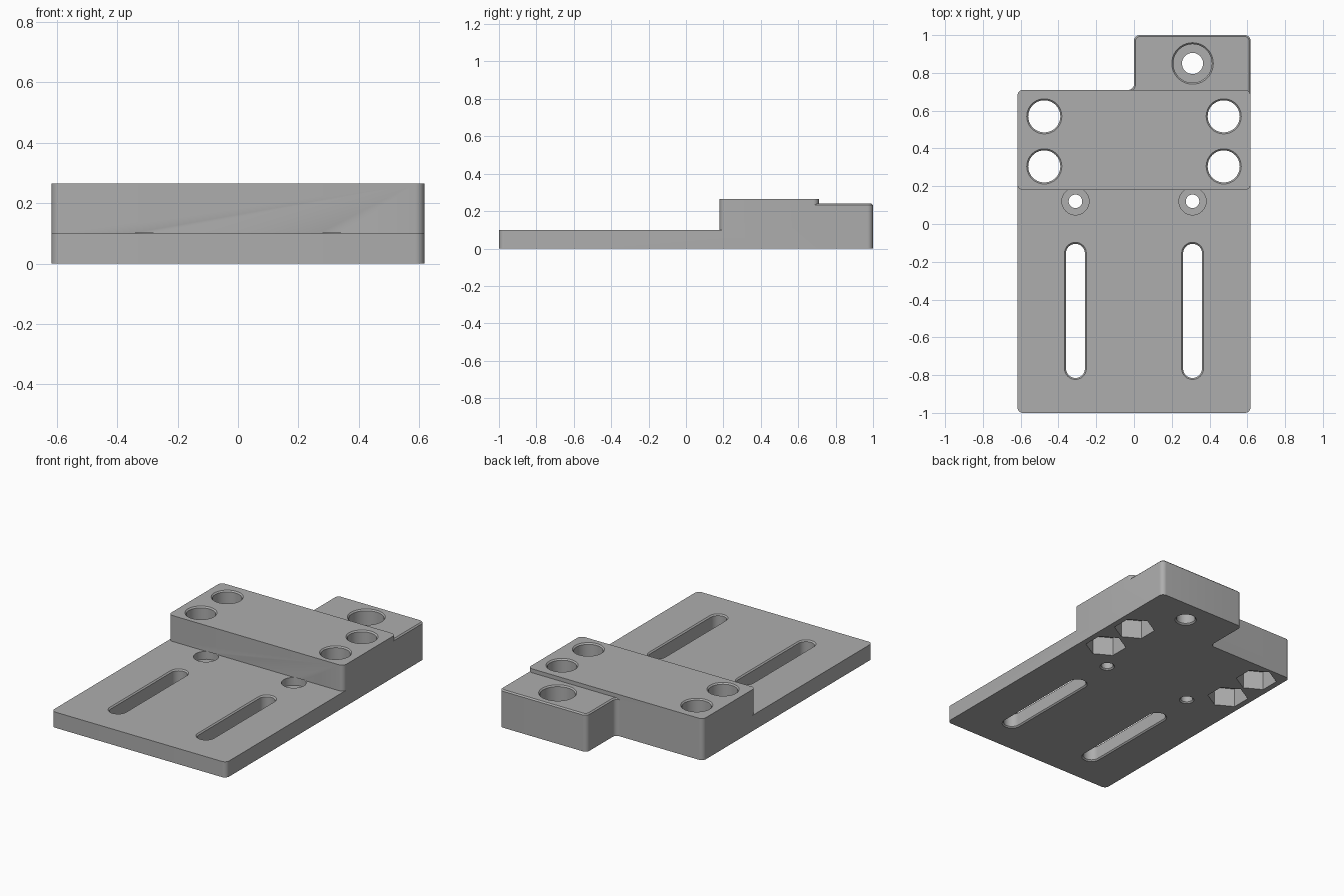
import bpy, bmesh, math
from mathutils import Vector

if "Cube" in bpy.data.objects:
    bpy.data.objects.remove(bpy.data.objects["Cube"], do_unlink=True)

grey = bpy.data.materials.new("plain grey")
grey.use_nodes = True
COLOUR = (0.42, 0.42, 0.42, 1)
grey.diffuse_color = COLOUR
grey.node_tree.nodes["Principled BSDF"].inputs["Base Color"].default_value = COLOUR


def outline(corners, grow, steps):
    """Counter-clockwise (x, y, radius) corners, grown outward and rounded."""
    pts = []
    n = len(corners)
    for i, (x, y, r) in enumerate(corners):
        p = Vector((x, y))
        a = (p - Vector(corners[i - 1][:2])).normalized()
        b = (Vector(corners[(i + 1) % n][:2]) - p).normalized()
        n1, n2 = Vector((a.y, -a.x)), Vector((b.y, -b.x))
        p = p + (n1 + n2) * (grow / (1 + n1.dot(n2)))
        if r == 0:
            pts.append(p)
            continue
        side = 1 if a.x * b.y - a.y * b.x > 0 else -1
        r = r + side * grow
        turn = math.acos(max(-1, min(1, a.dot(b))))
        t = r * math.tan(turn / 2)
        centre = p - a * t - n1 * side * r
        start = math.atan2(n1.y * side, n1.x * side)
        for k in range(steps + 1):
            ang = start + side * turn * k / steps
            pts.append(centre + Vector((math.cos(ang), math.sin(ang))) * r)
    # Drop points shared by touching arcs
    return [q for i, q in enumerate(pts) if (q - pts[i - 1]).length > 1e-5]


def loft(name, corners, levels, steps=8):
    """Closed solid through the outline at each (z, grow) level."""
    bm = bmesh.new()
    rings = [[bm.verts.new((p.x, p.y, z)) for p in outline(corners, g, steps)]
             for z, g in levels]
    for lo, hi in zip(rings, rings[1:]):
        for i in range(len(lo)):
            j = (i + 1) % len(lo)
            bm.faces.new((lo[i], lo[j], hi[j], hi[i]))
    bm.faces.new(rings[0][::-1])
    bm.faces.new(rings[-1])
    mesh = bpy.data.meshes.new(name)
    bm.to_mesh(mesh)
    bm.free()
    obj = bpy.data.objects.new(name, mesh)
    bpy.context.collection.objects.link(obj)
    mesh.materials.append(grey)
    return obj


def rect(x0, x1, y0, y1, r):
    return [(x0, y0, r), (x1, y0, r), (x1, y1, r), (x0, y1, r)]


def round_at(x, y, r):
    return rect(x - r, x + r, y - r, y + r, r)


def combine(target, tool, operation):
    mod = target.modifiers.new("combine", 'BOOLEAN')
    mod.operation = operation
    mod.solver = 'EXACT'
    mod.object = tool
    bpy.context.view_layer.objects.active = target
    bpy.ops.object.modifier_apply(modifier=mod.name)
    bpy.data.objects.remove(tool, do_unlink=True)


W, R, C = 0.617, 0.03, 0.008     # half width, corner radius, edge chamfer

# Rear body with the offset ear
rear = [(-W, 0.18, R), (W, 0.18, R), (W, 1, R), (0, 1, R), (0, 0.71, R), (-W, 0.71, R)]
bracket = loft("mounting_bracket", rear, [(0, 0), (0.24 - C, 0), (0.24, -C)])

# Raised block over the rear body
combine(bracket, loft("raised_block", rect(-W, W, 0.18, 0.71, R),
                      [(0.15, 0), (0.265, 0)]), 'UNION')

# Thin front plate, rounded at its front corners only
plate = [(-W, -1, R), (W, -1, R), (W, 0.45, 0), (-W, 0.45, 0)]
combine(bracket, loft("front_plate", plate, [(0, 0), (0.1, 0)]), 'UNION')

cutters = []
for s in (-1, 1):
    # Long adjustment slots, chamfered at both ends
    cutters.append(loft("slot_cutter", rect(s * 0.31 - 0.05, s * 0.31 + 0.05, -0.815, -0.105, 0.05),
                        [(-0.01, C + 0.01), (C, 0), (0.1 - C, 0), (0.11, C + 0.01)]))
    # Small counterbored screw holes
    cutters.append(loft("screw_cutter", round_at(s * 0.31, 0.12, 0.036),
                        [(-0.01, C + 0.01), (C, 0), (0.05, 0), (0.05, 0.036), (0.101, 0.036)]))
    for y in (0.305, 0.57):
        # Large through holes with hexagonal nut pockets underneath
        cutters.append(loft("bolt_cutter", round_at(s * 0.475, y, 0.085),
                            [(-0.02, 0), (0.265 - C, 0), (0.275, C + 0.01)], 10))
        hexagon = [(s * 0.475 + 0.121 * math.cos(math.radians(30 + 60 * k)),
                    y + 0.121 * math.sin(math.radians(30 + 60 * k)), 0) for k in range(6)]
        cutters.append(loft("nut_cutter", hexagon, [(-0.01, 0), (0.12, 0)]))

# Counterbored hole in the ear
cutters.append(loft("ear_cutter", round_at(0.31, 0.85, 0.056),
                    [(-0.01, C + 0.01), (C, 0), (0.14, 0), (0.14, 0.046),
                     (0.24 - C, 0.046), (0.25, 0.064)], 10))

for cutter in cutters:
    combine(bracket, cutter, 'DIFFERENCE')

# Merge leftover coplanar seams and shade
bm = bmesh.new()
bm.from_mesh(bracket.data)
bmesh.ops.remove_doubles(bm, verts=bm.verts, dist=1e-5)
bmesh.ops.dissolve_limit(bm, angle_limit=math.radians(0.5), verts=bm.verts, edges=bm.edges)
bm.to_mesh(bracket.data)
bm.free()
for o in bpy.context.selected_objects:
    o.select_set(False)
bracket.select_set(True)
bpy.context.view_layer.objects.active = bracket
bpy.ops.object.shade_smooth_by_angle(angle=math.radians(30))
